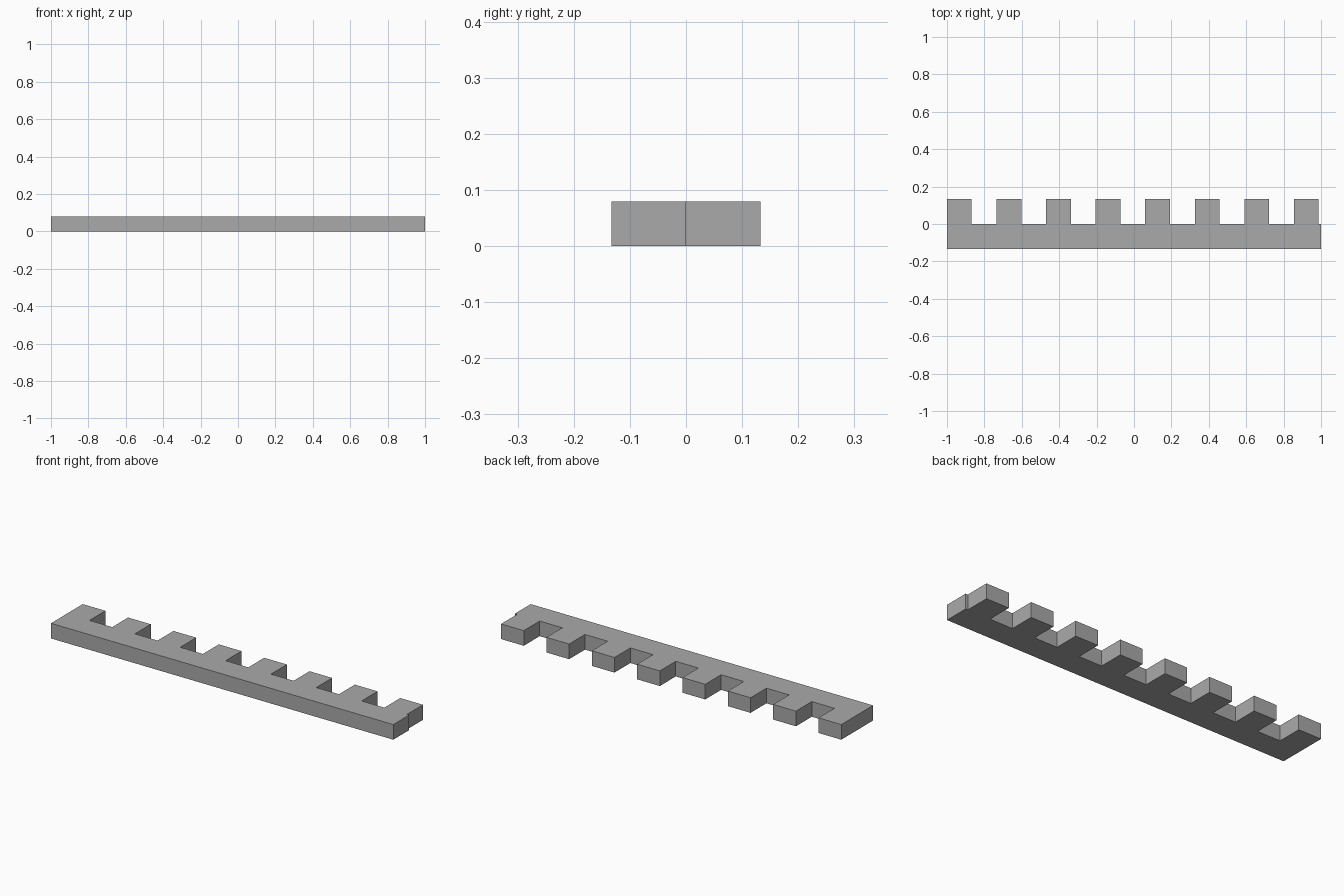
import bpy
import bmesh

LENGTH, HEIGHT = 2.0, 0.08
HALF_DEPTH = 0.1325
TOOTH_WIDTH, PITCH, TEETH = 0.1325, 0.265, 8

default_cube = bpy.data.objects.get("Cube")
if default_cube:
    bpy.data.objects.remove(default_cube, do_unlink=True)

# Plain grey material
grey = bpy.data.materials.new("plain_grey")
grey.use_nodes = True
colour = (0.4, 0.4, 0.4, 1.0)
grey.diffuse_color = colour
grey.node_tree.nodes["Principled BSDF"].inputs["Base Color"].default_value = colour

# Outline of the comb: straight front bar, square teeth along the back
left, right = -LENGTH / 2, LENGTH / 2
outline = [(left, -HALF_DEPTH), (right, -HALF_DEPTH), (right, 0)]
for i in reversed(range(TEETH)):
    start = left + i * PITCH
    end = start + TOOTH_WIDTH
    outline += [(end, 0), (end, HALF_DEPTH), (start, HALF_DEPTH)]
    if i > 0:
        outline.append((start, 0))

# Extrude the outline into a solid strip
bm = bmesh.new()
base = bm.faces.new([bm.verts.new((x, y, 0)) for x, y in outline])
extruded = bmesh.ops.extrude_face_region(bm, geom=[base], use_keep_orig=True)
top_verts = [v for v in extruded["geom"] if isinstance(v, bmesh.types.BMVert)]
bmesh.ops.translate(bm, verts=top_verts, vec=(0, 0, HEIGHT))
bmesh.ops.recalc_face_normals(bm, faces=bm.faces)

mesh = bpy.data.meshes.new("toothed_strip")
bm.to_mesh(mesh)
bm.free()
mesh.materials.append(grey)
strip = bpy.data.objects.new("toothed_strip", mesh)
bpy.context.collection.objects.link(strip)
